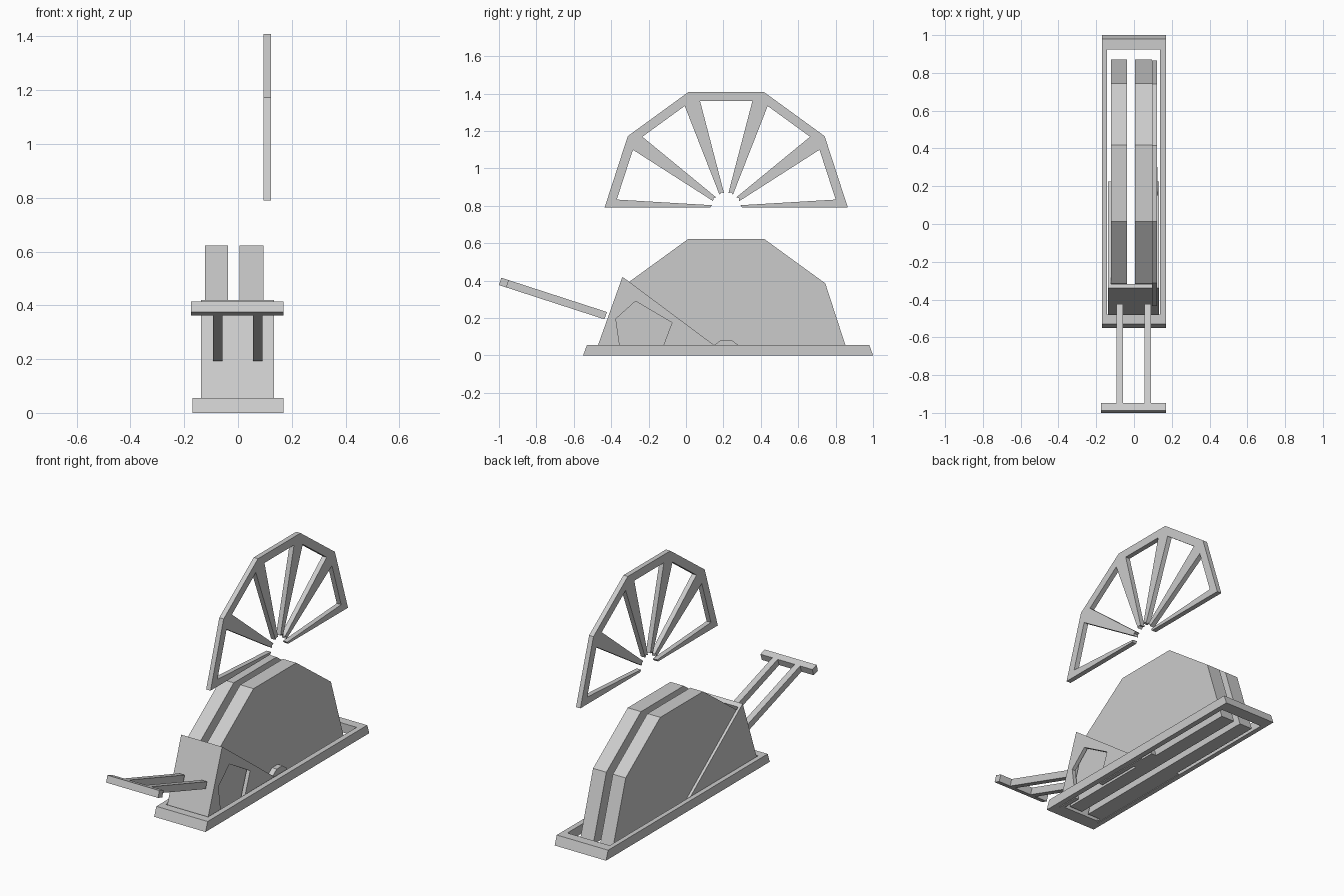
import bpy, bmesh
from math import sin, cos, pi
from mathutils import Vector

if "Cube" in bpy.data.objects:
    bpy.data.objects.remove(bpy.data.objects["Cube"])


def extrude_faces(name, faces, x0, x1):
    """Flat (y, z) polygons, welded together and extruded from x0 to x1."""
    bm = bmesh.new()
    for pts in faces:
        bm.faces.new([bm.verts.new((x0, y, z)) for y, z in pts])
    bmesh.ops.remove_doubles(bm, verts=bm.verts, dist=1e-4)
    bmesh.ops.recalc_face_normals(bm, faces=bm.faces)
    res = bmesh.ops.extrude_face_region(bm, geom=bm.faces[:], use_keep_orig=True)
    moved = [v for v in res["geom"] if isinstance(v, bmesh.types.BMVert)]
    bmesh.ops.translate(bm, verts=moved, vec=(x1 - x0, 0, 0))
    bmesh.ops.recalc_face_normals(bm, faces=bm.faces)
    me = bpy.data.meshes.new(name)
    bm.to_mesh(me)
    bm.free()
    ob = bpy.data.objects.new(name, me)
    bpy.context.collection.objects.link(ob)
    return ob


def half_decagon(cy, cz, r):
    return [(cy + r * cos(i * pi / 5), cz + r * sin(i * pi / 5)) for i in range(6)]


CY = 0.215

# Base frame with raked ends
for name, x0, x1 in (("base_left_rail", -0.17, -0.142), ("base_right_rail", 0.138, 0.17)):
    extrude_faces(name, [[(-0.55, 0), (1.0, 0), (0.98, 0.055), (-0.53, 0.055)]], x0, x1)
extrude_faces("base_front_bar", [[(-0.55, 0), (-0.48, 0), (-0.48, 0.055), (-0.53, 0.055)]], -0.142, 0.138)
extrude_faces("base_back_bar", [[(0.925, 0), (1.0, 0), (0.98, 0.055), (0.925, 0.055)]], -0.142, 0.138)

# Twin weight plates and hub
for name, x0, x1 in (("left_disc", -0.122, -0.037), ("right_disc", 0.006, 0.094)):
    extrude_faces(name, [half_decagon(CY, 0, 0.655)], x0, x1)
extrude_faces("hub", [half_decagon(CY, 0, 0.087)], 0.094, 0.125)

# Housing: sloped front panel and two triangular cheeks
extrude_faces("front_panel", [[(-0.49, 0), (-0.465, 0), (-0.318, 0.404), (-0.34, 0.42)]], -0.138, 0.133)
extrude_faces("left_cheek", [[(-0.465, 0), (0.224, 0), (-0.318, 0.404)]], -0.138, -0.122)
extrude_faces("right_cheek", [[(-0.465, 0), (-0.347, 0), (-0.375, 0.195), (-0.27, 0.29),
                               (-0.075, 0.175), (-0.141, 0), (0.224, 0), (-0.318, 0.404)]], 0.11, 0.133)

# Handle: two arms and a cross bar
for name, x0, x1 in (("left_arm", -0.093, -0.057), ("right_arm", 0.055, 0.091)):
    extrude_faces(name, [[(-0.96, 0.363), (-0.436, 0.193), (-0.423, 0.232), (-0.947, 0.402)]], x0, x1)
extrude_faces("handle_bar", [[(-1.0, 0.376), (-0.96, 0.363), (-0.947, 0.402), (-0.987, 0.415)]], -0.174, 0.17)

# Raised spoked guard: five trapezoid-holed sectors
cells = []
for i in range(5):
    a = (i + 0.5) * pi / 5
    u, t = Vector((cos(a), sin(a))), Vector((-sin(a), cos(a)))
    P = lambda w, d: tuple(Vector((CY, 0.79)) + u * d + t * w)
    for s in (-1, 1):
        cells.append([P(s * 0.0263, 0.081), P(s * 0.201, 0.6186), P(s * 0.14, 0.57), P(s * 0.0115, 0.077)])
    cells.append([P(-0.201, 0.6186), P(0.201, 0.6186), P(0.14, 0.57), P(-0.14, 0.57)])
extrude_faces("spoked_guard", cells, 0.094, 0.123)
